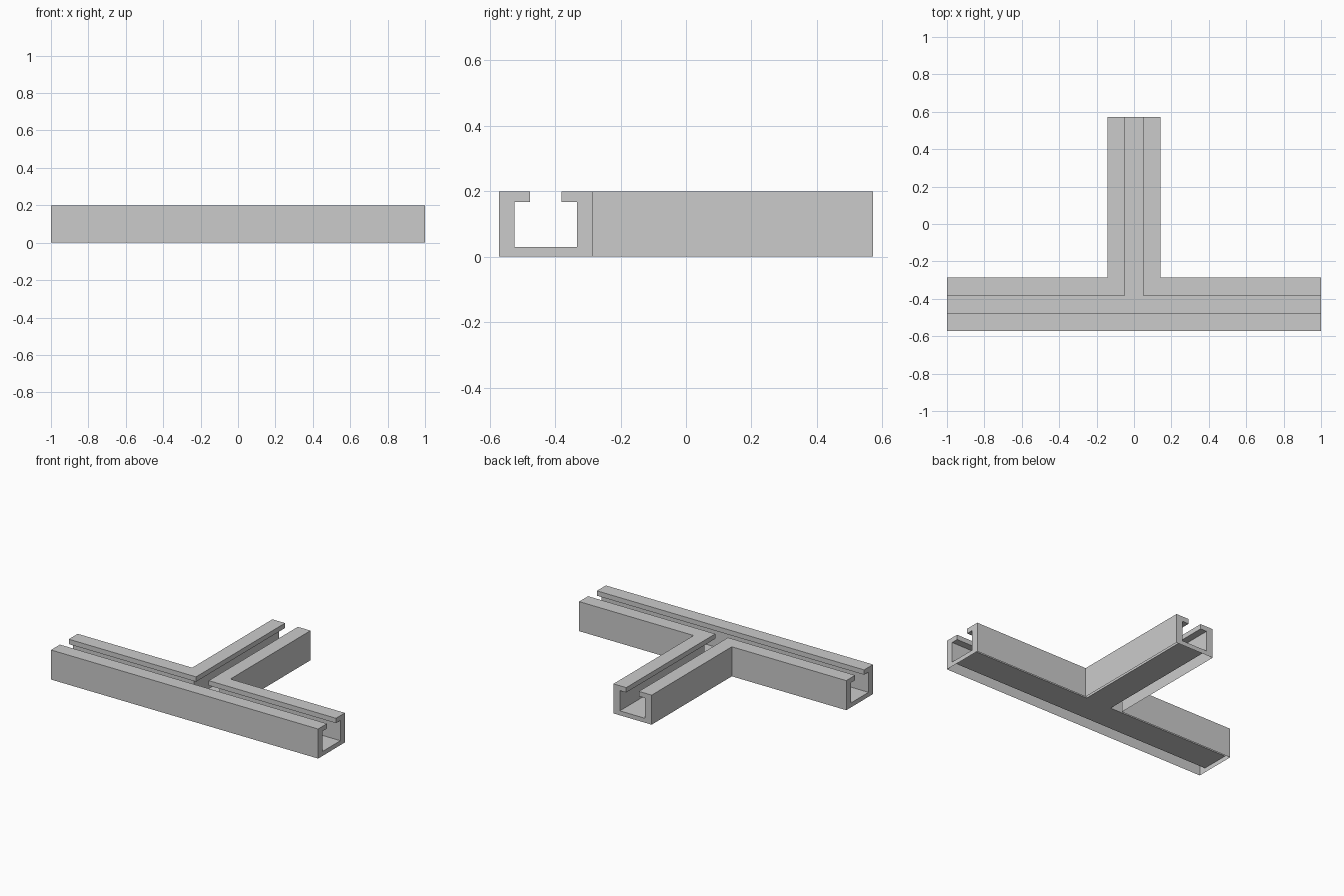
import bpy, bmesh

if "Cube" in bpy.data.objects:
    bpy.data.objects.remove(bpy.data.objects["Cube"])

CY, END = -0.4285, 0.5715          # bar centre line, stem end
# half cross-section: (distance from centre line, height)
PROFILE = [(0.143, 0), (0.143, 0.2), (0.0475, 0.2),
           (0.0475, 0.167), (0.095, 0.167), (0.095, 0.03)]

bm = bmesh.new()


def face(points):
    return bm.faces.new([bm.verts.new(p) for p in points])


# wall paths of the T at offset w: front run, right elbow, left elbow
def paths(w):
    return [[(-1, CY - w), (1, CY - w)],
            [(1, CY + w), (w, CY + w), (w, END)],
            [(-w, END), (-w, CY + w), (-1, CY + w)]]


def tee(w, z):
    return face([(x, y, z) for path in paths(w) for x, y in path])


# sweep walls and lips along every path
for (w0, z0), (w1, z1) in zip(PROFILE, PROFILE[1:]):
    for a, b in zip(paths(w0), paths(w1)):
        for i in range(len(a) - 1):
            face([(*a[i], z0), (*a[i + 1], z0), (*b[i + 1], z1), (*b[i], z1)])

# channel floor, and a temporary underside used to orient normals
tee(*PROFILE[-1])
tee(*PROFILE[0])

# cut ends of the three arms
section = PROFILE + [(-w, z) for w, z in reversed(PROFILE)]
face([(1, CY + w, z) for w, z in section])
face([(-1, CY + w, z) for w, z in section])
face([(w, END, z) for w, z in section])

bmesh.ops.remove_doubles(bm, verts=bm.verts, dist=1e-4)
bmesh.ops.recalc_face_normals(bm, faces=bm.faces)

# the shell is open underneath
under = [f for f in bm.faces if all(v.co.z < 1e-4 for v in f.verts)]
bmesh.ops.delete(bm, geom=under, context='FACES_ONLY')

mesh = bpy.data.meshes.new("tee_channel")
bm.to_mesh(mesh)
bm.free()
bpy.context.collection.objects.link(bpy.data.objects.new("tee_channel", mesh))
